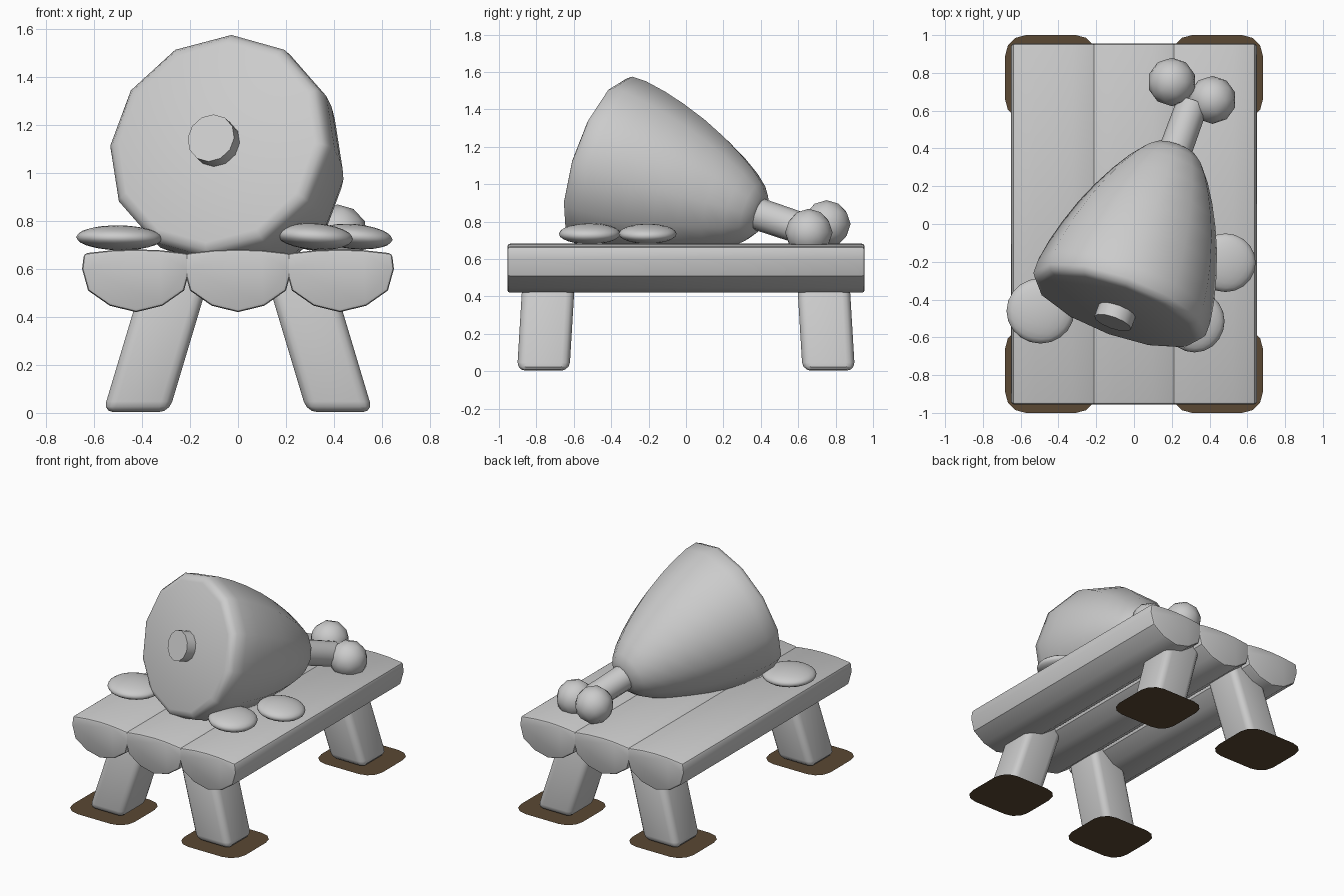
import bpy, bmesh
from math import sin, cos, pi, radians
from mathutils import Vector, Matrix

cube = bpy.data.objects.get("Cube")
if cube:
    bpy.data.objects.remove(cube, do_unlink=True)


def material(name, rgb):
    mat = bpy.data.materials.new(name)
    mat.use_nodes = True
    mat.diffuse_color = (*rgb, 1)
    mat.node_tree.nodes["Principled BSDF"].inputs["Base Color"].default_value = (*rgb, 1)
    return mat


GREY = material("plain grey", (0.6, 0.6, 0.6))
BROWN = material("dark earth brown", (0.103, 0.065, 0.033))


def finish(name, bm, mat, angle=35):
    bmesh.ops.recalc_face_normals(bm, faces=bm.faces)
    mesh = bpy.data.meshes.new(name)
    bm.to_mesh(mesh)
    bm.free()
    mesh.materials.append(mat)
    obj = bpy.data.objects.new(name, mesh)
    bpy.context.collection.objects.link(obj)
    bpy.ops.object.select_all(action='DESELECT')
    obj.select_set(True)
    bpy.context.view_layer.objects.active = obj
    bpy.ops.object.shade_smooth_by_angle(angle=radians(angle))
    return obj


def bevel_sharp(bm, limit, offset, segments):
    edges = [e for e in bm.edges if e.calc_face_angle(0) > radians(limit)]
    bmesh.ops.bevel(bm, geom=edges, offset=offset, segments=segments,
                    profile=0.5, affect='EDGES', clamp_overlap=True)


def lathe(name, profile, origin, direction, sides=12):
    # profile holds (distance along axis, radius); both ends are capped
    bm = bmesh.new()
    rings = [[bm.verts.new((r * cos(2 * pi * i / sides), r * sin(2 * pi * i / sides), d))
              for i in range(sides)] for d, r in profile]
    for a, b in zip(rings, rings[1:]):
        for i in range(sides):
            j = (i + 1) % sides
            bm.faces.new((a[i], a[j], b[j], b[i]))
    bm.faces.new(rings[0])
    bm.faces.new(rings[-1])
    turn = direction.to_track_quat('Z', 'Y').to_matrix().to_4x4()
    bm.transform(Matrix.Translation(origin) @ turn)
    return finish(name, bm, GREY, 40)


# Half-round log planks
half = [(0.225, 0.6), (0.2, 0.51), (0.11, 0.447)]
top = [(0.1, 0.678), (0.217, 0.665)]
right_side = top + half
outline = [(0, 0.682)] + right_side + [(0, 0.42)] + [(-x, z) for x, z in reversed(right_side)]
for name, cx in (("right_plank", -0.425), ("middle_plank", 0), ("left_plank", 0.425)):
    bm = bmesh.new()
    face = bm.faces.new([bm.verts.new((cx + x, -0.955, z)) for x, z in outline])
    ext = bmesh.ops.extrude_face_region(bm, geom=[face], use_keep_orig=True)
    bmesh.ops.translate(bm, vec=(0, 1.91, 0),
                        verts=[v for v in ext["geom"] if isinstance(v, bmesh.types.BMVert)])
    bmesh.ops.recalc_face_normals(bm, faces=bm.faces)
    bevel_sharp(bm, 60, 0.014, 2)
    finish(name, bm, GREY)

# Splayed legs, each with an earth patch below
for sx, side in ((-1, "right"), (1, "left")):
    for sy, end in ((-1, "front"), (1, "back")):
        bm = bmesh.new()
        bmesh.ops.create_cube(bm, size=1)
        for v in bm.verts:
            z = (v.co.z + 0.5) * 0.57
            v.co = (sx * (0.425 - 0.3 * z) + v.co.x * 0.275,
                    sy * (0.763 - 0.06 * z) + v.co.y * 0.28, z + 0.003)
        bevel_sharp(bm, 45, 0.045, 3)
        finish(f"{end}_{side}_leg", bm, GREY)

        bm = bmesh.new()
        bmesh.ops.create_grid(bm, x_segments=1, y_segments=1, size=0.5)
        bmesh.ops.scale(bm, vec=(0.485, 0.45, 1), verts=bm.verts)
        bmesh.ops.bevel(bm, geom=bm.verts[:], offset=0.11, segments=3,
                        profile=0.5, affect='VERTICES')
        bmesh.ops.translate(bm, vec=(sx * 0.44, sy * 0.775, 0), verts=bm.verts)
        finish(f"{end}_{side}_earth_patch", bm, BROWN)

# Meat, leaning down toward the back
yaw, tilt = radians(20), radians(17.5)
axis = Vector((sin(yaw) * cos(tilt), cos(yaw) * cos(tilt), -sin(tilt)))
start = Vector((-0.09, -0.46, 1.125))
lathe("meat", [(0, 0.435), (0.012, 0.465), (0.04, 0.485), (0.12, 0.485), (0.24, 0.465),
               (0.36, 0.435), (0.5, 0.39), (0.62, 0.34), (0.74, 0.28), (0.84, 0.22),
               (0.91, 0.165), (0.95, 0.115), (0.96, 0.06)], start, axis)

# Bone shaft running through the meat, with two knuckles
lathe("bone_shaft", [(-0.07, 0.103), (0.05, 0.103), (0.9, 0.088), (1.22, 0.085)], start, axis)


def ball(name, centre, size, lean=0, detail=2):
    bm = bmesh.new()
    bmesh.ops.create_icosphere(bm, subdivisions=detail, radius=1)
    bm.transform(Matrix.Translation(centre) @ Matrix.Rotation(radians(lean), 4, 'Y')
                 @ Matrix.Diagonal((*size, 1)))
    finish(name, bm, GREY, 60)


ball("right_knuckle", (0.2, 0.752, 0.787), (0.128,) * 3)
ball("left_knuckle", (0.415, 0.657, 0.742), (0.127,) * 3)

# Flat garnish slices around the meat
ball("right_slice", (-0.495, -0.46, 0.73), (0.18, 0.173, 0.052), 1, 3)
ball("front_left_slice", (0.32, -0.515, 0.735), (0.16, 0.165, 0.055), 4, 3)
ball("left_slice", (0.485, -0.205, 0.735), (0.16, 0.155, 0.052), 5, 3)
